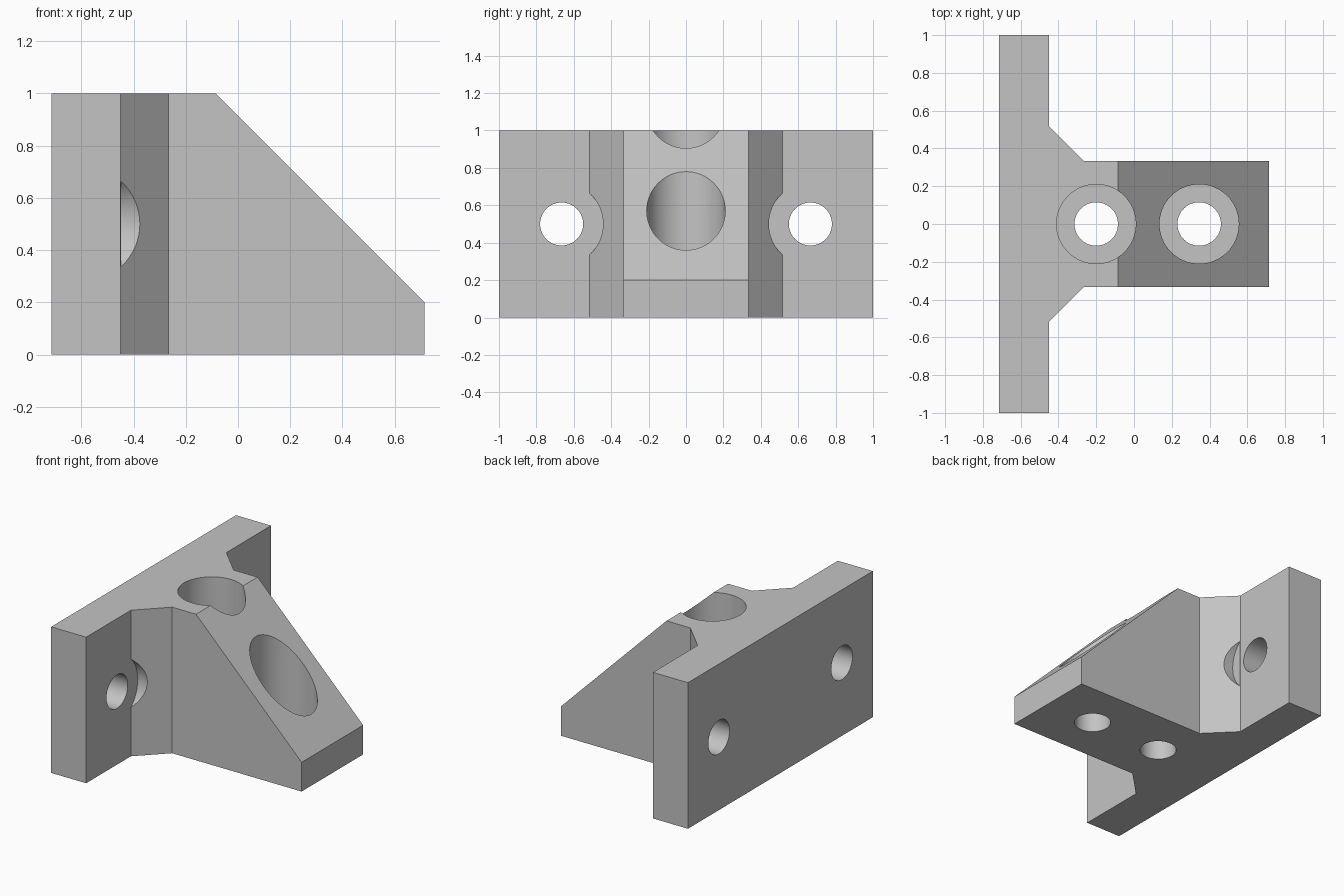
import bpy, bmesh, math
from mathutils import Vector, Matrix

cube = bpy.data.objects.get("Cube")
if cube:
    bpy.data.objects.remove(cube, do_unlink=True)

grey = bpy.data.materials.new("light grey")
grey.use_nodes = True
colour = (0.55, 0.55, 0.55, 1)
grey.diffuse_color = colour
grey.node_tree.nodes["Principled BSDF"].inputs["Base Color"].default_value = colour

BACK, FACE, FRONT = -0.715, -0.45, 0.715   # plate back, plate face, arm end
ARM, FLARE = 0.333, 0.517                  # half widths of arm and its flared root
FLARE_X = FACE + FLARE - ARM
BORE, SINK, FLOOR = 0.115, 0.21, 0.2       # hole radii and counterbore floor


def make_object(name, bm):
    bmesh.ops.recalc_face_normals(bm, faces=bm.faces[:])
    mesh = bpy.data.meshes.new(name)
    bm.to_mesh(mesh)
    bm.free()
    mesh.materials.append(grey)
    obj = bpy.data.objects.new(name, mesh)
    bpy.context.collection.objects.link(obj)
    return obj


# Bracket: T-shaped outline, mirrored and extruded upward
half = [(BACK, 1), (FACE, 1), (FACE, FLARE), (FLARE_X, ARM), (FRONT, ARM)]
outline = half + [(x, -y) for x, y in reversed(half)]
bm = bmesh.new()
base = bm.faces.new([bm.verts.new((x, y, 0)) for x, y in outline])
top = bmesh.ops.extrude_face_region(bm, geom=[base])
verts = [v for v in top["geom"] if isinstance(v, bmesh.types.BMVert)]
bmesh.ops.translate(bm, vec=(0, 0, 1), verts=verts)

# Sloped top of the arm
cut = bmesh.ops.bisect_plane(
    bm, geom=bm.verts[:] + bm.edges[:] + bm.faces[:],
    plane_co=(FRONT, 0, 0.2), plane_no=(1, 0, 1), clear_outer=True)
rim = [e for e in cut["geom_cut"] if isinstance(e, bmesh.types.BMEdge)]
bmesh.ops.edgeloop_fill(bm, edges=rim)
bracket = make_object("bracket", bm)


def drill(start, end, radius):
    """Cut a round hole from start to end out of the bracket."""
    a, b = Vector(start), Vector(end)
    turn = (b - a).to_track_quat("Z", "Y").to_matrix().to_4x4()
    bm = bmesh.new()
    bmesh.ops.create_cone(
        bm, cap_ends=True, segments=64, radius1=radius, radius2=radius,
        depth=(b - a).length, matrix=Matrix.Translation((a + b) / 2) @ turn)
    cutter = make_object("hole_cutter", bm)
    cutter.hide_render = True
    mod = bracket.modifiers.new("hole", "BOOLEAN")
    mod.operation = "DIFFERENCE"
    mod.solver = "EXACT"
    mod.object = cutter
    bpy.ops.object.modifier_apply(modifier=mod.name)
    bpy.data.objects.remove(cutter, do_unlink=True)


bpy.ops.object.select_all(action="DESELECT")
bracket.select_set(True)
bpy.context.view_layer.objects.active = bracket

# Upright counterbored holes through the arm
for x in (-0.2, 0.345):
    drill((x, 0, FLOOR), (x, 0, 1.2), SINK)
    drill((x, 0, -0.1), (x, 0, FLOOR + 0.1), BORE)

# Level holes through the plate, with clearance cut into the flares
for y in (-0.665, 0.665):
    drill((FACE + 0.001, y, 0.5), (FLARE_X + 0.1, y, 0.5), 0.222)
    drill((BACK - 0.1, y, 0.5), (FACE + 0.1, y, 0.5), BORE)

bpy.ops.object.shade_smooth_by_angle(angle=math.radians(30))
